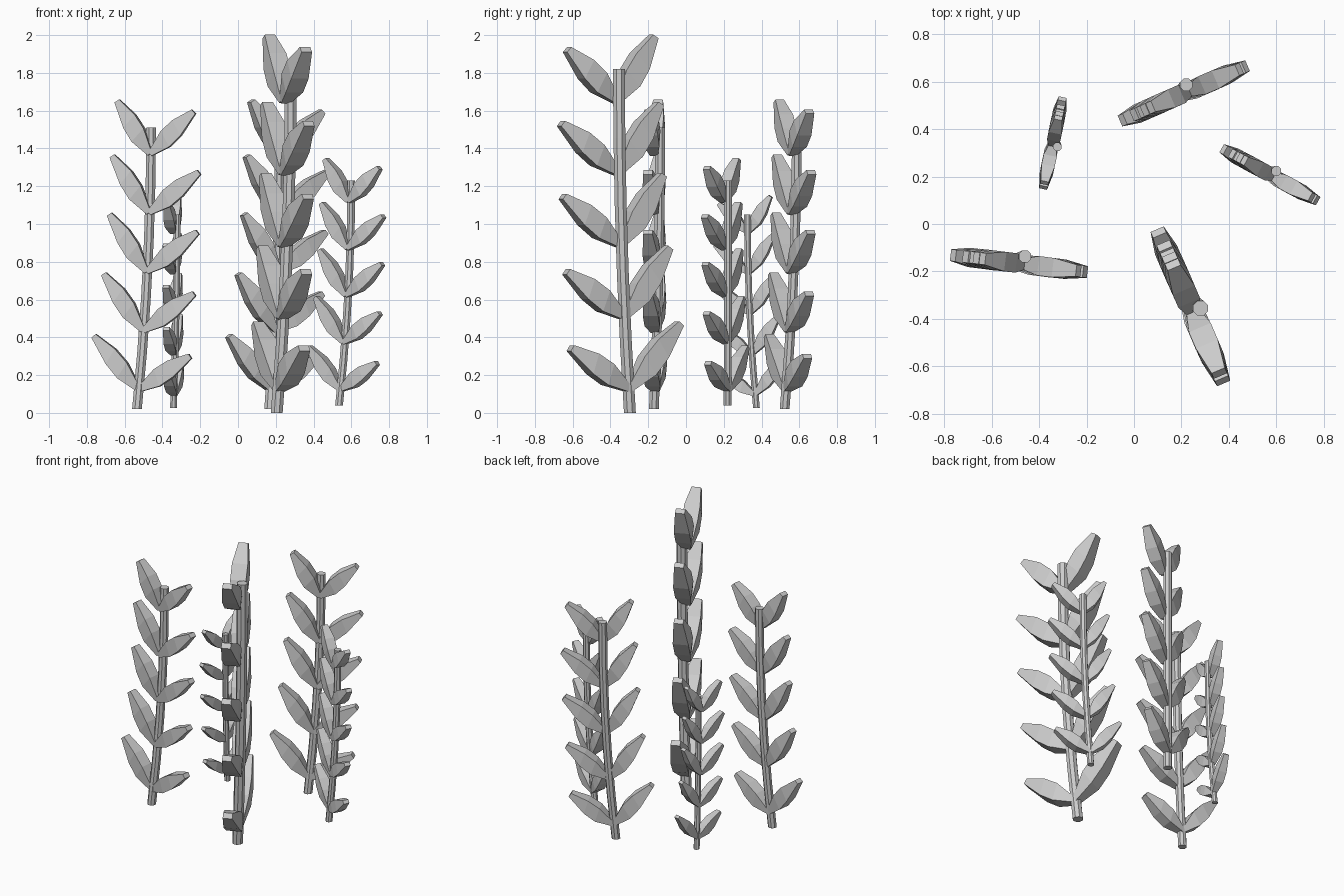
import bpy, bmesh, math
from mathutils import Vector

if "Cube" in bpy.data.objects:
    bpy.data.objects.remove(bpy.data.objects["Cube"])

# per plant: stem bottom, stem top, horizontal direction of the lower leaf row
PLANTS = [
    ((0.205, -0.297, 0.00), (0.28, -0.355, 1.82), (0.27, -0.63)),
    ((-0.535, -0.17, 0.02), (-0.46, -0.137, 1.51), (0.55, -0.07)),
    ((0.165, 0.522, 0.02), (0.22, 0.587, 1.51), (0.51, 0.22)),
    ((0.535, 0.22, 0.04), (0.60, 0.223, 1.23), (0.38, -0.21)),
    ((-0.342, 0.373, 0.025), (-0.323, 0.325, 1.05), (-0.08, -0.37)),
]
# (angle in degrees, length) from bottom to top for each leaf row
LOW = [(33, .40), (36, .41), (38, .42), (39, .42), (44, .395)]
HIGH = [(50, .455), (55, .45), (57, .445), (57, .44), (58, .405)]


def stem_point(a, b, t):
    """Stem curves gently: leaning at the foot, upright at the tip."""
    f = t * (2 - t)
    return Vector((a.x + (b.x - a.x) * f, a.y + (b.y - a.y) * f, a.z + (b.z - a.z) * t))


def loft(bm, rings):
    loops = [[bm.verts.new(p) for p in r] for r in rings]
    n = len(loops[0])
    for r0, r1 in zip(loops, loops[1:]):
        for i in range(n):
            j = (i + 1) % n
            bm.faces.new((r0[i], r0[j], r1[j], r1[i]))
    bm.faces.new(loops[0][::-1])
    bm.faces.new(loops[-1])


def finish(bm, name):
    bmesh.ops.recalc_face_normals(bm, faces=bm.faces)
    me = bpy.data.meshes.new(name)
    bm.to_mesh(me)
    bm.free()
    bpy.context.collection.objects.link(bpy.data.objects.new(name, me))


def add_leaf(bm, base, side, angle, length, s):
    """Tapered box: narrow foot, wide middle, small blunt tip."""
    a = math.radians(angle)
    up = Vector((0, 0, 1))
    u = side * math.cos(a) + up * math.sin(a)
    v = up * math.cos(a) - side * math.sin(a)
    w = u.cross(v)
    # distance along leaf, half thickness, half width, skew
    sections = [(0.0, .016, .026, 0), (.36, .056, .05, .04),
                (.62, .054, .05, .04), (1.0, .018, .03, 0)]
    rings = []
    for d, h, k, skew in sections:
        rings.append([base + u * (d + sv * skew) * length * s + v * sv * h * s + w * sw * k * s
                      for sv, sw in ((1, 1), (1, -1), (-1, -1), (-1, 1))])
    loft(bm, rings)


for n, (a, b, d) in enumerate(PLANTS, 1):
    a, b = Vector(a), Vector(b)
    s = (b.z - a.z) / 1.82
    side = Vector((d[0], d[1], 0)).normalized()

    # stem: eight-sided bent rod
    bm = bmesh.new()
    rings = []
    for i in range(6):
        c = stem_point(a, b, i / 5)
        rings.append([c + Vector((math.cos(q), math.sin(q), 0)) * .034 * s
                      for q in (math.pi / 4 * k + math.pi / 8 for k in range(8))])
    loft(bm, rings)
    finish(bm, f"stem_{n}")

    # five pairs of leaves, all in one upright plane while the stem drifts sideways
    bm = bmesh.new()
    across = Vector((-side.y, side.x, 0))
    drift = across * (b - a).dot(across)
    for i in range(5):
        t = (.125 + .381 * i) / 1.82
        base = stem_point(a, b, t) + drift * (.2 - .95 * t * (2 - t))
        add_leaf(bm, base, side, *LOW[i], s)
        add_leaf(bm, base, -side, *HIGH[i], s)
    finish(bm, f"leaves_{n}")
